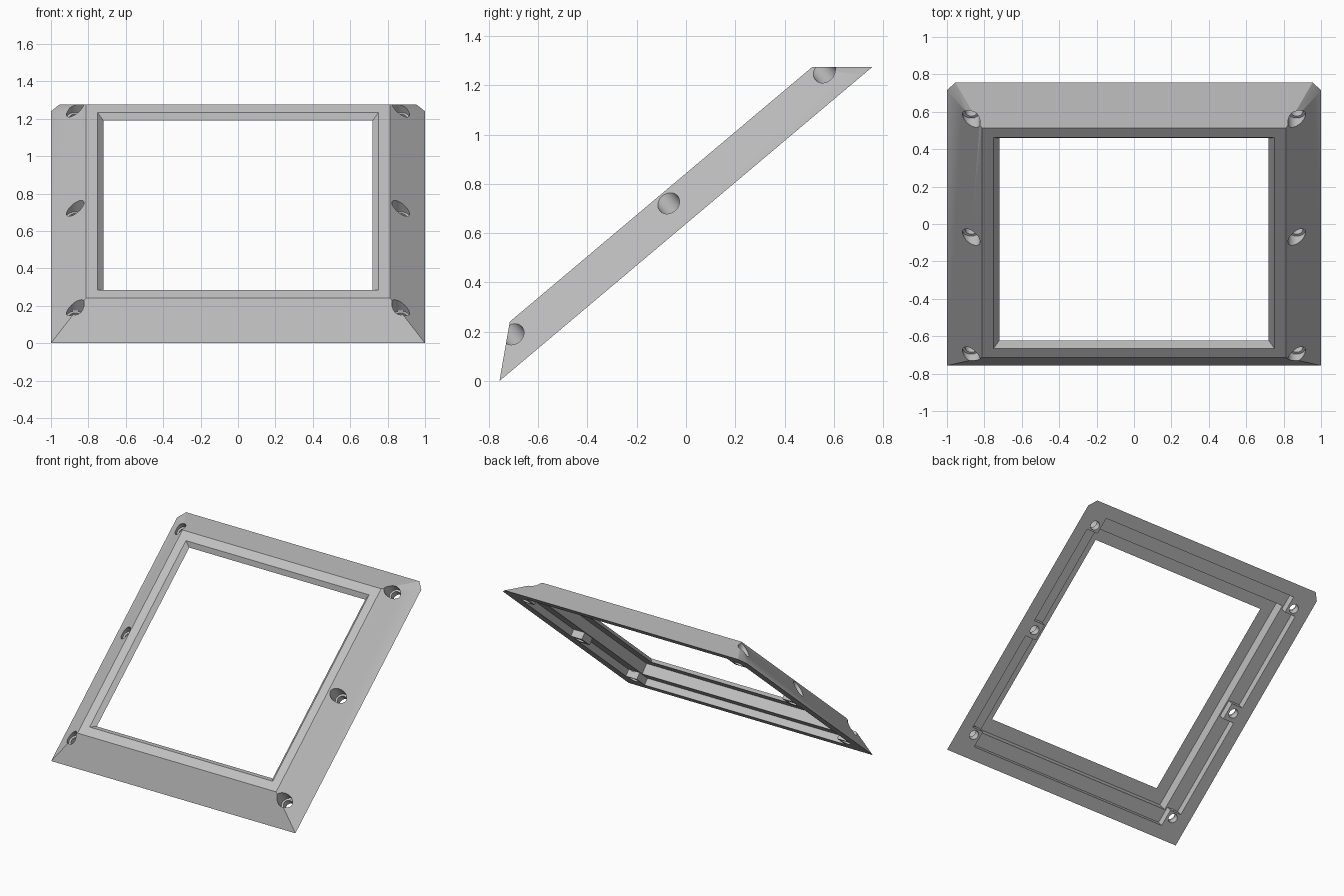
import bpy, bmesh, math
from mathutils import Matrix

if "Cube" in bpy.data.objects:
    bpy.data.objects.remove(bpy.data.objects["Cube"], do_unlink=True)

RUN, RISE = 1.514, 1.275            # depth and height of the tilted base
HALF = math.hypot(RUN, RISE) / 2    # half length along the slope
THICK, INSET = 0.157, 0.187         # frame thickness and bevel inset
GROOVE, RECESS = 0.05, 0.127        # underside depths

grey = bpy.data.materials.new("light_grey")
grey.use_nodes = True
colour = (0.53, 0.53, 0.53, 1)
grey.diffuse_color = colour
grey.node_tree.nodes["Principled BSDF"].inputs["Base Color"].default_value = colour


def make_object(name, bm):
    bmesh.ops.recalc_face_normals(bm, faces=bm.faces)
    mesh = bpy.data.meshes.new(name)
    bm.to_mesh(mesh)
    bm.free()
    mesh.materials.append(grey)
    obj = bpy.data.objects.new(name, mesh)
    bpy.context.collection.objects.link(obj)
    return obj


def hull(name, points):
    bm = bmesh.new()
    for p in points:
        bm.verts.new(p)
    bmesh.ops.convex_hull(bm, input=bm.verts)
    bmesh.ops.dissolve_limit(bm, angle_limit=0.001, verts=bm.verts, edges=bm.edges)
    return make_object(name, bm)


def rect(x, y, z):
    return [(sx * x, sy * y, z) for sx in (-1, 1) for sy in (-1, 1)]


def box(name, x0, x1, y0, y1, z0, z1):
    return hull(name, [(x, y, z) for x in (x0, x1) for y in (y0, y1) for z in (z0, z1)])


def cylinder(name, x, y, r, z0, z1):
    bm = bmesh.new()
    bmesh.ops.create_cone(bm, cap_ends=True, segments=40, radius1=r, radius2=r, depth=z1 - z0,
                          matrix=Matrix.Translation((x, y, (z0 + z1) / 2)))
    return make_object(name, bm)


# Bevelled slab, with the two upper corners trimmed
slab = [(s * x, y, 0) for s in (-1, 1)
        for x, y in ((1, -HALF), (1, HALF - 0.055), (0.955, HALF))]
frame = hull("bezel_frame", slab + rect(1 - INSET, HALF - INSET, THICK))

# Opening with sloped lip, screen recess, and long groove underneath
ow, oh = 0.75, HALF - 0.253
cutters = [
    hull("opening_cutter", rect(ow + 0.02, oh + 0.02, THICK + 0.02)
         + rect(ow - 0.04, oh - 0.04, THICK - 0.04)),
    box("recess_cutter", -0.81, 0.81, -HALF + 0.187, HALF - 0.187, -0.1, RECESS),
    box("groove_cutter", -0.82, 0.82, -HALF + 0.09, HALF - 0.09, -0.1, GROOVE),
]

# Side pockets and countersunk screw holes
for s in (-1, 1):
    for t in (-1, 1):
        xs, ys = sorted((s * 0.78, s * 0.91)), sorted((t * 0.06, t * 0.78))
        cutters.append(box("pocket_cutter", *xs, *ys, -0.1, GROOVE))
    for y in (-0.825, 0, 0.825):
        cutters.append(cylinder("screw_head_cutter", s * 0.87, y, 0.047, 0.045, 0.3))
        cutters.append(cylinder("screw_hole_cutter", s * 0.87, y, 0.033, -0.1, 0.1))

for cutter in cutters:
    cutter.hide_render = True
    mod = frame.modifiers.new(cutter.name, 'BOOLEAN')
    mod.operation, mod.solver, mod.object = 'DIFFERENCE', 'EXACT', cutter

# Apply the cuts and discard the cutters
depsgraph = bpy.context.evaluated_depsgraph_get()
depsgraph.update()
mesh = bpy.data.meshes.new_from_object(frame.evaluated_get(depsgraph))
frame.modifiers.clear()
frame.data = mesh
mesh.materials.clear()
mesh.materials.append(grey)
for cutter in cutters:
    bpy.data.objects.remove(cutter, do_unlink=True)

# Tilt the frame so its lower edge rests on the floor
mesh.transform(Matrix.Translation((0, 0, RISE / 2))
               @ Matrix.Rotation(math.atan2(RISE, RUN), 4, 'X'))

bpy.ops.object.select_all(action='DESELECT')
frame.select_set(True)
bpy.context.view_layer.objects.active = frame
bpy.ops.object.shade_smooth_by_angle(angle=math.radians(25))
